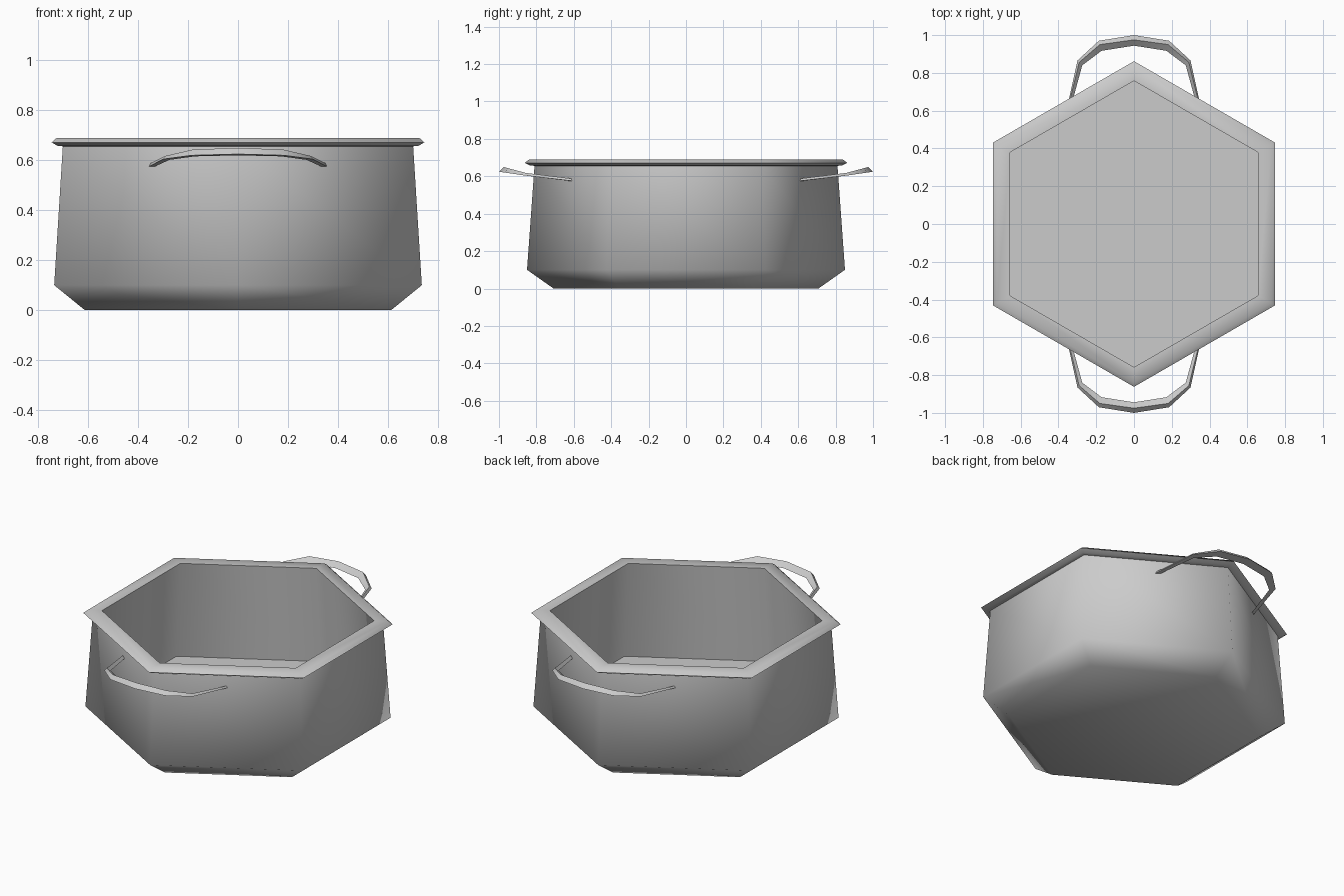
import bpy, bmesh, math

if "Cube" in bpy.data.objects:
    bpy.data.objects.remove(bpy.data.objects["Cube"])


def make_object(name, bm, angle):
    bmesh.ops.recalc_face_normals(bm, faces=bm.faces)
    mesh = bpy.data.meshes.new(name)
    bm.to_mesh(mesh)
    bm.free()
    obj = bpy.data.objects.new(name, mesh)
    bpy.context.collection.objects.link(obj)
    bpy.ops.object.select_all(action='DESELECT')
    obj.select_set(True)
    bpy.context.view_layer.objects.active = obj
    bpy.ops.object.shade_smooth_by_angle(angle=math.radians(angle))
    return obj


def loft(bm, rings):
    """Skin closed rings of points in order and cap both ends."""
    loops = [[bm.verts.new(p) for p in ring] for ring in rings]
    n = len(loops[0])
    for a, b in zip(loops, loops[1:]):
        for i in range(n):
            j = (i + 1) % n
            bm.faces.new((a[i], a[j], b[j], b[i]))
    bm.faces.new(loops[0])
    bm.faces.new(loops[-1])


def hexagon(r, z):
    return [(r * math.sin(i * math.pi / 3), r * math.cos(i * math.pi / 3), z)
            for i in range(6)]


# Six-sided pot: outer base, wall, flared rim, inner wall and floor
profile = [(0.708, 0.0), (0.85, 0.10), (0.81, 0.656), (0.835, 0.658),
           (0.862, 0.672), (0.838, 0.69), (0.758, 0.69), (0.808, 0.10)]
bm = bmesh.new()
loft(bm, [hexagon(r, z) for r, z in profile])
make_object("pot_body", bm, 70)

# Handles: triangular section (outer, ridge, inner) swept along an arc
half = [
    [(0.357, 0.605, 0.575), (0.352, 0.605, 0.587), (0.338, 0.605, 0.573)],
    [(0.299, 0.866, 0.605), (0.290, 0.856, 0.618), (0.274, 0.840, 0.602)],
    [(0.186, 0.970, 0.620), (0.181, 0.950, 0.643), (0.172, 0.917, 0.616)],
    [(0.0, 1.0, 0.625), (0.0, 0.975, 0.650), (0.0, 0.944, 0.620)],
]
arc = half + [[(-x, y, z) for x, y, z in ring] for ring in reversed(half[:-1])]
for name, side in (("back_handle", 1), ("front_handle", -1)):
    bm = bmesh.new()
    loft(bm, [[(x, y * side, z) for x, y, z in ring] for ring in arc])
    make_object(name, bm, 30)
